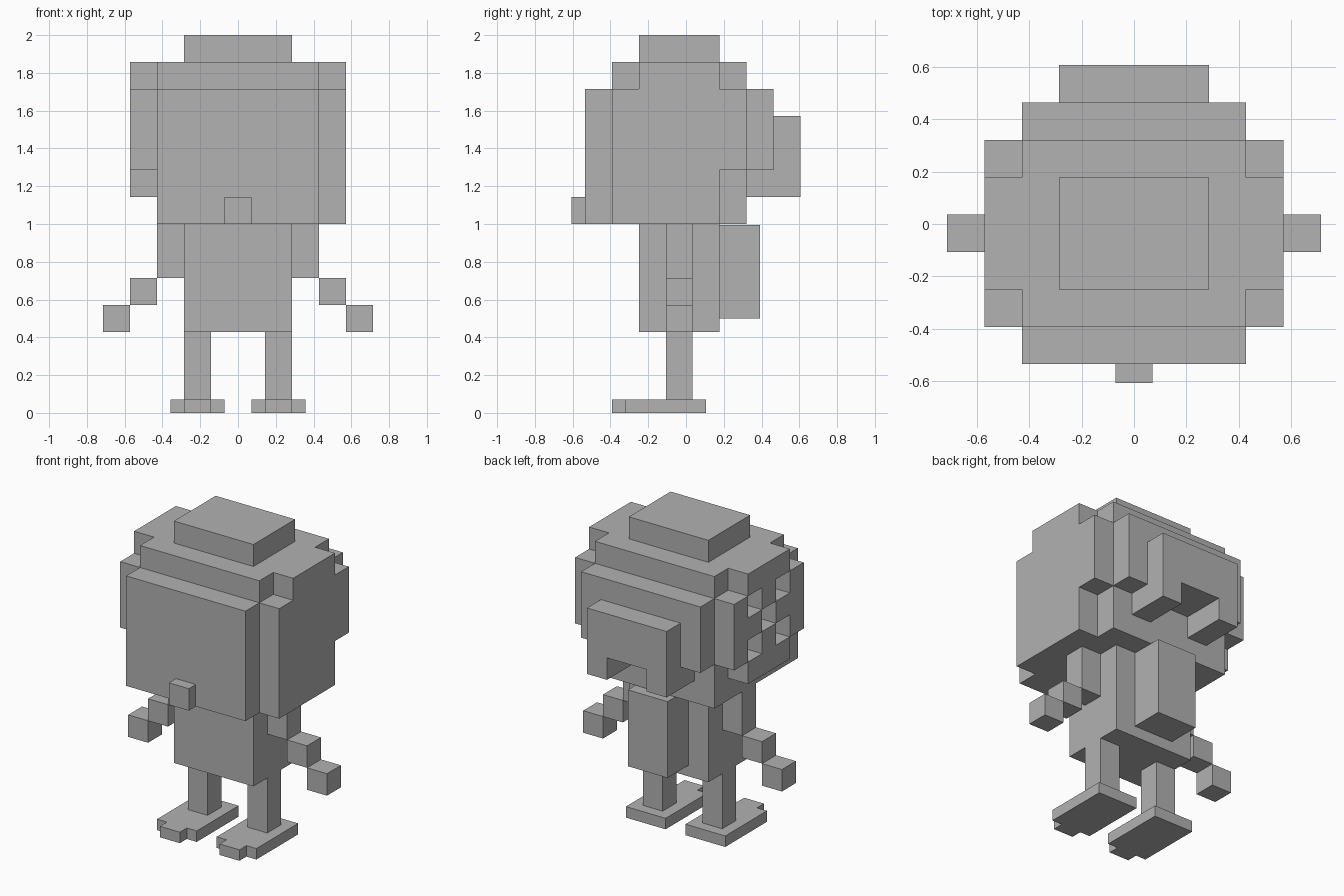
import bpy, bmesh
from mathutils import Vector

if "Cube" in bpy.data.objects:
    bpy.data.objects.remove(bpy.data.objects["Cube"], do_unlink=True)

U = 1 / 7          # one block
Y0 = -3.75         # front of the face, in blocks

gray = bpy.data.materials.new("plain_gray")
gray.use_nodes = True
gray.diffuse_color = (0.445, 0.445, 0.445, 1)
gray.node_tree.nodes["Principled BSDF"].inputs["Base Color"].default_value = gray.diffuse_color


def part(name, *boxes, mirror=False):
    """One object from boxes given as (x range, y range, z range) in blocks."""
    bm = bmesh.new()
    for box in boxes:
        lo = Vector([r[0] for r in box])
        hi = Vector([r[1] for r in box])
        verts = bmesh.ops.create_cube(bm, size=1)["verts"]
        for v in verts:
            p = Vector([hi[i] if v.co[i] > 0 else lo[i] for i in range(3)])
            v.co = (p + Vector((0, Y0, 0))) * U
    if mirror:
        for v in bm.verts:
            v.co.x = -v.co.x
        bmesh.ops.reverse_faces(bm, faces=bm.faces[:])
    mesh = bpy.data.meshes.new(name)
    bm.to_mesh(mesh)
    bm.free()
    mesh.materials.append(gray)
    obj = bpy.data.objects.new(name, mesh)
    bpy.context.collection.objects.link(obj)
    return obj


# Head
part("head", ((-3, 3), (1, 6), (7, 13)))
part("face", ((-3, 3), (0, 1), (7, 12)))
part("nose", ((-.5, .5), (-.5, 0), (7, 8)))
part("head_top", ((-2, 2), (2, 5), (13, 14)))
part("head_back", ((-3, 3), (6, 7), (9, 12)))

# Bun at the back with a notch below
part("back_bun", ((-2, 2), (7, 8), (9, 11)),
     ((-2, -1), (6, 8), (8, 9)), ((1, 2), (6, 8), (8, 9)))

# Full panel on the left side
part("left_side_panel", ((3, 4), (1, 5), (7, 12)),
     ((3, 4), (2, 5), (12, 13)), ((3, 4), (5, 6), (9, 12)))

# Rounded disc on the right side, with a cross cut out of it
side = (-4, -3)
rim = [(side, (2, 5), z) for z in ((8, 9), (12, 13))]
rim += [(side, y, (9, 12)) for y in ((1, 2), (5, 6))]
spokes = [(side, (3, 4), z) for z in ((9, 10), (11, 12))]
spokes += [(side, y, (10, 11)) for y in ((2, 3), (4, 5))]
part("right_side_disc", *rim, *spokes)

# Body and backpack
part("body", ((-2, 2), (2, 5), (3, 7)))
part("backpack", ((-1, 1), (5, 6.5), (3.5, 6.97)))

# Limbs
for label, flip in (("left", False), ("right", True)):
    part(label + "_upper_arm", ((2, 3), (3, 4), (5, 7)), mirror=flip)
    part(label + "_forearm", ((3, 4), (3, 4), (4, 5)), mirror=flip)
    part(label + "_hand", ((4, 5), (3, 4), (3, 4)), mirror=flip)
    part(label + "_leg", ((1, 2), (3, 4), (.5, 3)), mirror=flip)
    part(label + "_foot", ((.5, 2.5), (1.5, 4.5), (0, .5)),
         ((1, 2), (1, 1.5), (0, .5)), mirror=flip)
